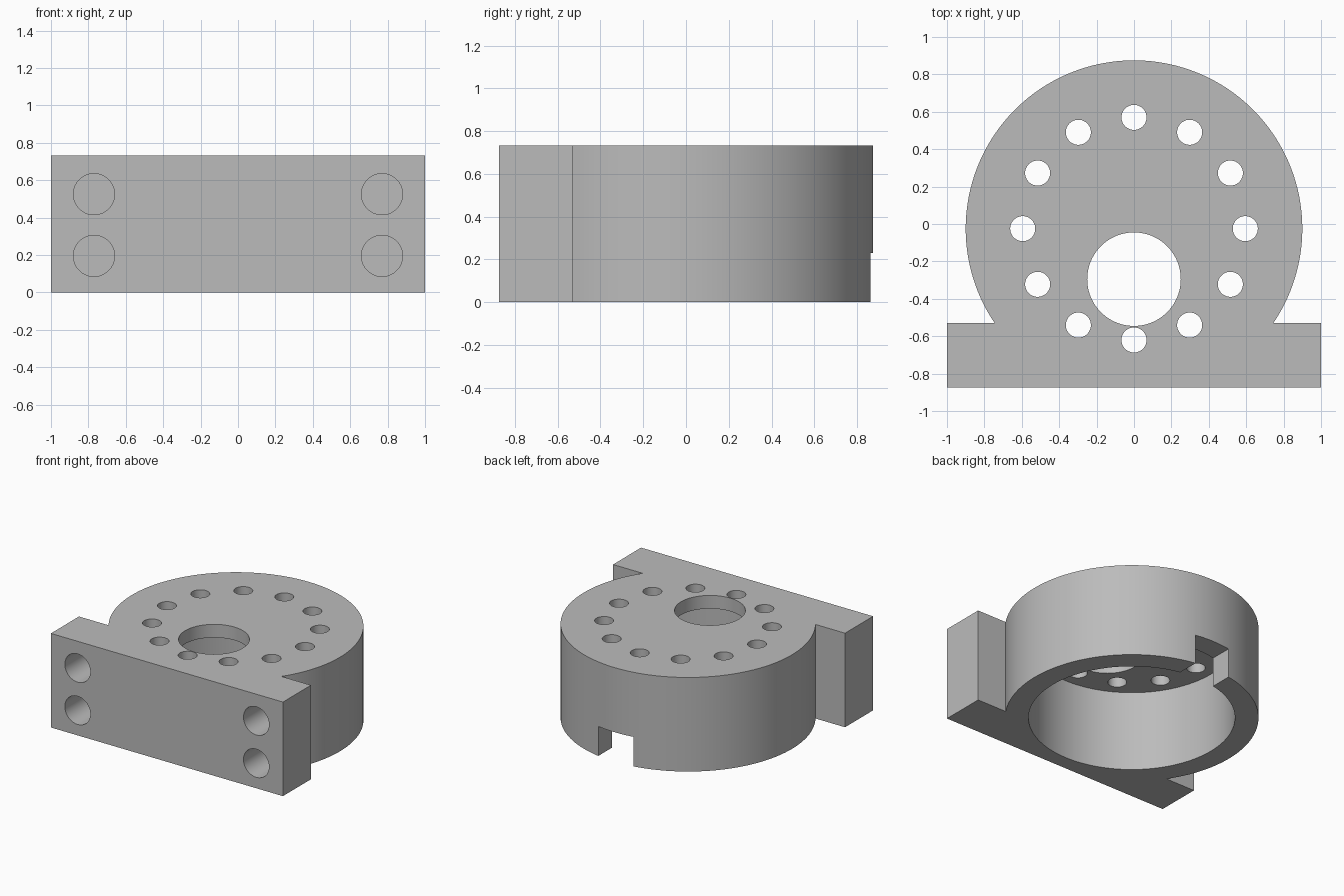
import bpy, bmesh, math
from mathutils import Matrix, Vector

cube = bpy.data.objects.get("Cube")
if cube:
    bpy.data.objects.remove(cube, do_unlink=True)

HEIGHT = 0.733
CENTRE_Y = -0.025
RADIUS = 0.9
FRONT, BACK = -0.875, -0.53
CAVITY_TOP = 0.63

grey = bpy.data.materials.new("plain grey")
grey.use_nodes = True
colour = (0.5, 0.5, 0.5, 1)
grey.diffuse_color = colour
grey.node_tree.nodes["Principled BSDF"].inputs["Base Color"].default_value = colour


def make_object(name, bm):
    bmesh.ops.recalc_face_normals(bm, faces=bm.faces)
    mesh = bpy.data.meshes.new(name)
    bm.to_mesh(mesh)
    bm.free()
    mesh.materials.append(grey)
    obj = bpy.data.objects.new(name, mesh)
    bpy.context.collection.objects.link(obj)
    return obj


def cylinder(bm, start, end, radius, sides=64):
    start, end = Vector(start), Vector(end)
    axis = end - start
    turn = axis.to_track_quat('Z', 'Y').to_matrix().to_4x4()
    bmesh.ops.create_cone(bm, cap_ends=True, segments=sides, radius1=radius, radius2=radius,
                          depth=axis.length, matrix=Matrix.Translation((start + end) / 2) @ turn)


def cut(target, name, bm):
    cutter = make_object(name, bm)
    cutter.hide_render = True
    mod = target.modifiers.new(name, 'BOOLEAN')
    mod.operation = 'DIFFERENCE'
    mod.solver = 'EXACT'
    mod.object = cutter
    bpy.ops.object.select_all(action='DESELECT')
    target.select_set(True)
    bpy.context.view_layer.objects.active = target
    bpy.ops.object.modifier_apply(modifier=mod.name)
    bpy.data.objects.remove(cutter, do_unlink=True)


# Round housing and mounting block as one extruded outline
start = math.asin((BACK - CENTRE_Y) / RADIUS)
sweep = math.pi - 2 * start
steps = 120
outline = [(-1, BACK), (-1, FRONT), (1, FRONT), (1, BACK)]
for i in range(steps + 1):
    a = start + sweep * i / steps
    outline.append((RADIUS * math.cos(a), CENTRE_Y + RADIUS * math.sin(a)))
bm = bmesh.new()
base = bm.faces.new([bm.verts.new((x, y, 0)) for x, y in outline])
top = bmesh.ops.extrude_face_region(bm, geom=[base])
bmesh.ops.translate(bm, vec=(0, 0, HEIGHT),
                    verts=[v for v in top["geom"] if isinstance(v, bmesh.types.BMVert)])
housing = make_object("motor_mount_housing", bm)

# Wide cavity open underneath
bm = bmesh.new()
cylinder(bm, (0, CENTRE_Y, -0.1), (0, CENTRE_Y, CAVITY_TOP), 0.733, 128)
cut(housing, "cavity", bm)

# Offset shaft opening and ring of screw holes through the top plate
bm = bmesh.new()
cylinder(bm, (0, -0.295, 0.5), (0, -0.295, 1), 0.25, 96)
for i in range(12):
    a = math.tau * i / 12
    x, y = 0.595 * math.cos(a), CENTRE_Y + 0.595 * math.sin(a)
    cylinder(bm, (x, y, 0.5), (x, y, 1), 0.067, 48)
cut(housing, "top_holes", bm)

# Blind mounting holes in the front of the block
bm = bmesh.new()
for x in (-0.77, 0.77):
    for z in (0.195, 0.525):
        cylinder(bm, (x, FRONT - 0.1, z), (x, FRONT + 0.28, z), 0.11)
cut(housing, "front_holes", bm)

# Cable notch in the back of the rim
bm = bmesh.new()
bmesh.ops.create_cube(bm, size=1, matrix=Matrix.Translation((0, 0.8, 0.065))
                      @ Matrix.Diagonal((0.305, 0.5, 0.33, 1)))
cut(housing, "cable_notch", bm)

bpy.ops.object.shade_smooth_by_angle(angle=math.radians(30))
